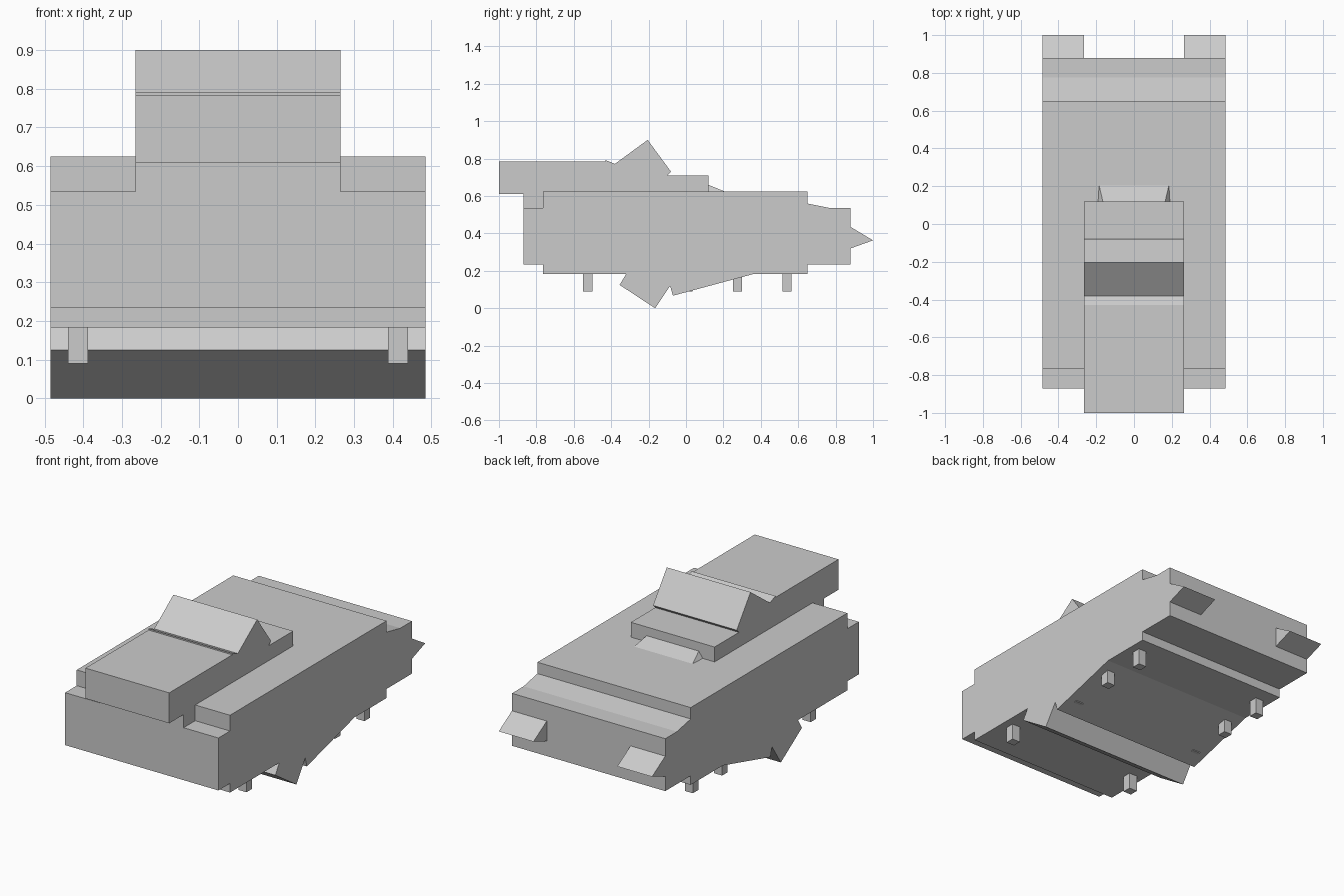
import bpy
import bmesh

cube = bpy.data.objects.get("Cube")
if cube:
    bpy.data.objects.remove(cube, do_unlink=True)

grey = bpy.data.materials.new("plain_grey")
grey.use_nodes = True
colour = (0.6, 0.6, 0.6, 1)
grey.diffuse_color = colour
grey.node_tree.nodes["Principled BSDF"].inputs["Base Color"].default_value = colour

HALF = 0.485      # half width of the hull
TURRET = 0.265    # half width of the turret


def slab(name, profile, left, right):
    """Extrude a (y, z) side profile between x limits given per profile point."""
    bm = bmesh.new()
    a = [bm.verts.new((x, y, z)) for x, (y, z) in zip(left, profile)]
    b = [bm.verts.new((x, y, z)) for x, (y, z) in zip(right, profile)]
    n = len(profile)
    bm.faces.new(a)
    bm.faces.new(b[::-1])
    for i in range(n):
        j = (i + 1) % n
        bm.faces.new((a[i], b[i], b[j], a[j]))
    bmesh.ops.recalc_face_normals(bm, faces=bm.faces[:])
    mesh = bpy.data.meshes.new(name)
    bm.to_mesh(mesh)
    bm.free()
    mesh.materials.append(grey)
    obj = bpy.data.objects.new(name, mesh)
    bpy.context.collection.objects.link(obj)
    return obj


def straight(name, profile, x0, x1):
    n = len(profile)
    return slab(name, profile, [x0] * n, [x1] * n)


# Hull with stepped ends and the angular keel underneath
hull = [(-0.87, 0.235), (-0.765, 0.235), (-0.765, 0.183), (-0.32, 0.183),
        (-0.355, 0.125), (-0.165, 0), (-0.085, 0.12), (-0.07, 0.067),
        (0.36, 0.183), (0.65, 0.183), (0.65, 0.235), (0.88, 0.235),
        (0.88, 0.535), (0.775, 0.535), (0.65, 0.56), (0.65, 0.625),
        (-0.765, 0.625), (-0.765, 0.535), (-0.87, 0.535)]
straight("hull", hull, -HALF, HALF)

# Turret with front overhang and raised ridge
turret = [(-1, 0.61), (-0.87, 0.61), (-0.87, 0.535), (0.12, 0.535),
          (0.12, 0.71), (-0.1, 0.71), (-0.08, 0.73), (-0.205, 0.9),
          (-0.38, 0.772), (-0.43, 0.792), (-0.43, 0.784), (-1, 0.784)]
straight("turret", turret, -TURRET, TURRET)

# Tapered wedge behind the turret
widths = [0.19, 0.185, 0.165]
slab("rear_wedge", [(0.12, 0.625), (0.205, 0.625), (0.12, 0.66)],
     [-w for w in widths], widths)

# Pointed rear brackets and rows of short feet, on both sides
for side, label in ((1, "left"), (-1, "right")):
    straight(f"rear_bracket_{label}", [(0.88, 0.32), (1, 0.363), (0.88, 0.435)],
             side * TURRET, side * HALF)
    for i, y in enumerate((-0.525, 0.01, 0.275, 0.54)):
        foot = [(y - 0.025, 0.09), (y + 0.025, 0.09),
                (y + 0.025, 0.2), (y - 0.025, 0.2)]
        straight(f"foot_{label}_{i + 1}", foot, side * 0.388, side * 0.439)
